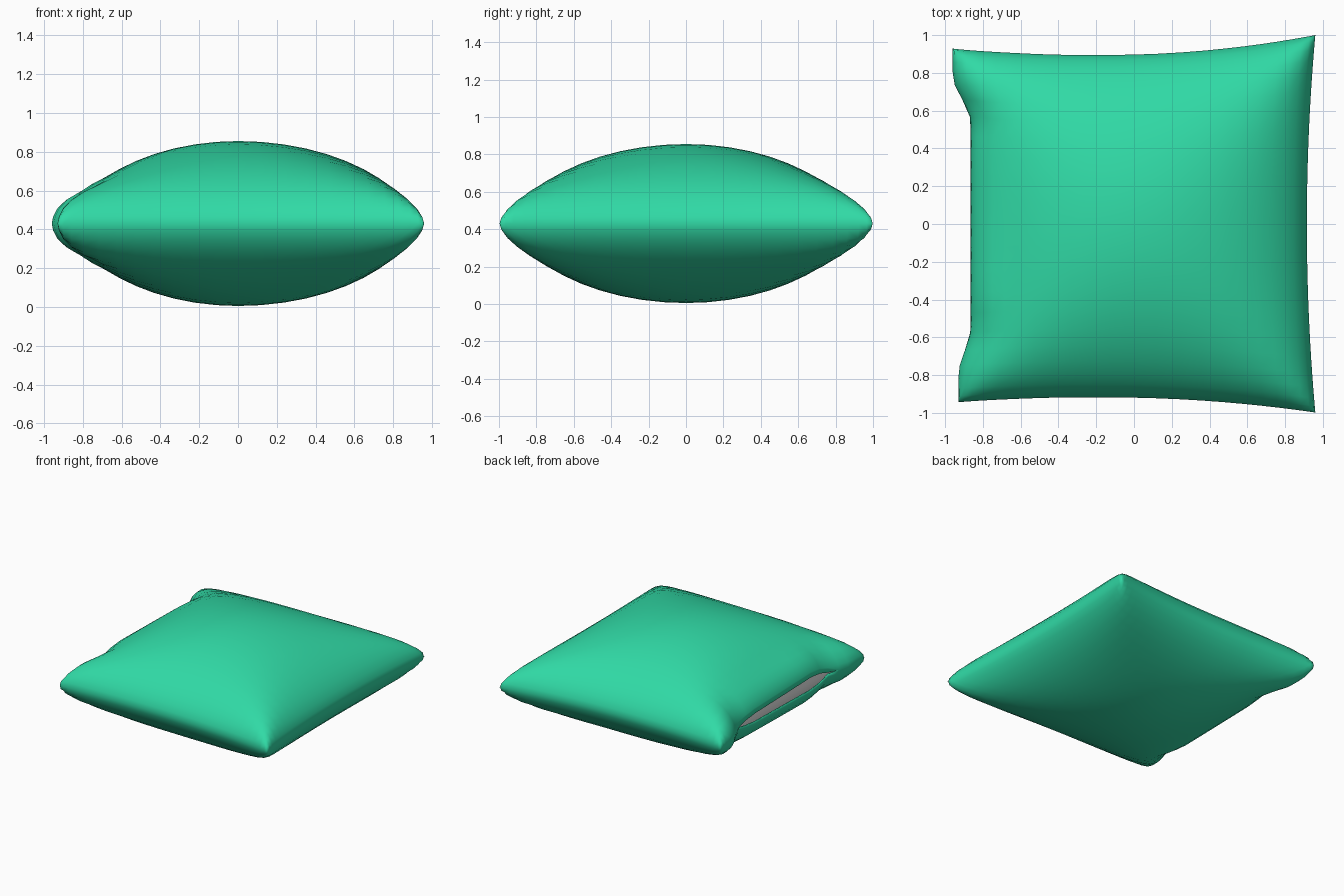
import bpy, bmesh, math

SEG = 24          # grid divisions across the cushion
MID_Z = 0.43      # height of the seam
HALF = 0.425      # half thickness at the centre

cube = bpy.data.objects.get("Cube")
if cube:
    bpy.data.objects.remove(cube, do_unlink=True)


def make_material(name, rgb):
    mat = bpy.data.materials.new(name)
    mat.use_nodes = True
    mat.diffuse_color = (*rgb, 1)
    mat.node_tree.nodes["Principled BSDF"].inputs["Base Color"].default_value = (*rgb, 1)
    return mat


def ramp(a, b, t):
    t = min(1, max(0, (t - a) / (b - a)))
    return t * t * (3 - 2 * t)


def outline(u, v, flaps):
    """Map the unit square to the pinched cushion outline."""
    if u > 0:
        x = u * (0.915 + 0.045 * v * v)
    else:
        x = u * 0.865
        if flaps:   # corner flaps beside the opening
            reach = 0.095 if v > 0 else 0.065
            x -= reach * ramp(0.58, 0.85, abs(v)) * ramp(0.6, 1, -u)
    pull = (max(0, abs(u + 0.25) - 0.1) / 1.15) ** 2
    y = v * (0.895 + 0.105 * pull if v > 0 else 0.918 + 0.08 * pull)
    return x, y


def puff(u, v):
    """Soft minimum of two rounded profiles, so ridges run to the corners."""
    f, g = (max(1e-6, 1 - t * t) ** 0.6 for t in (u, v))
    return HALF * (f ** -3 + g ** -3 - 1) ** (-1 / 3)


def slit(u, v):
    """Half height of the opening in the right-hand seam."""
    if abs(v) > 0.65:
        return 0
    return (0.042 - 0.022 * v) * ramp(0, 0.25, 0.66 - abs(v)) * ramp(0.75, 1, -u)


def cushion(name, mat, scale=1, puffiness=1, is_open=False):
    bm = bmesh.new()
    steps = [math.sin(math.pi * (i / SEG - 0.5)) for i in range(SEG + 1)]
    for side in (1, -1):
        grid = []
        for u in steps:
            row = []
            for v in steps:
                x, y = outline(u, v, is_open)
                rim = max(abs(u), abs(v)) > 0.9999
                h = 0 if rim else puff(u, v) * puffiness
                if is_open:
                    h += slit(u, v)
                row.append(bm.verts.new((x * scale, y * scale, MID_Z + side * h)))
            grid.append(row)
        for i in range(SEG):
            for j in range(SEG):
                quad = [grid[i][j], grid[i + 1][j], grid[i + 1][j + 1], grid[i][j + 1]]
                bm.faces.new(quad[::side])
    # Sew both halves together along the seam
    bmesh.ops.remove_doubles(bm, verts=bm.verts, dist=0.0005)
    mesh = bpy.data.meshes.new(name)
    bm.to_mesh(mesh)
    bm.free()
    mesh.materials.append(mat)
    for p in mesh.polygons:
        p.use_smooth = True
    obj = bpy.data.objects.new(name, mesh)
    bpy.context.collection.objects.link(obj)
    return obj


green = make_material("green cloth", (0.03, 0.70, 0.38))
white = make_material("white filling", (0.8, 0.8, 0.8))

# Outer case, open along one side
case = cushion("pillow_case", green, is_open=True)
cloth = case.modifiers.new("cloth thickness", "SOLIDIFY")
cloth.thickness = 0.008
cloth.offset = -1

# Inner pillow seen through the opening
cushion("inner_pillow", white, scale=0.965, puffiness=0.92)
